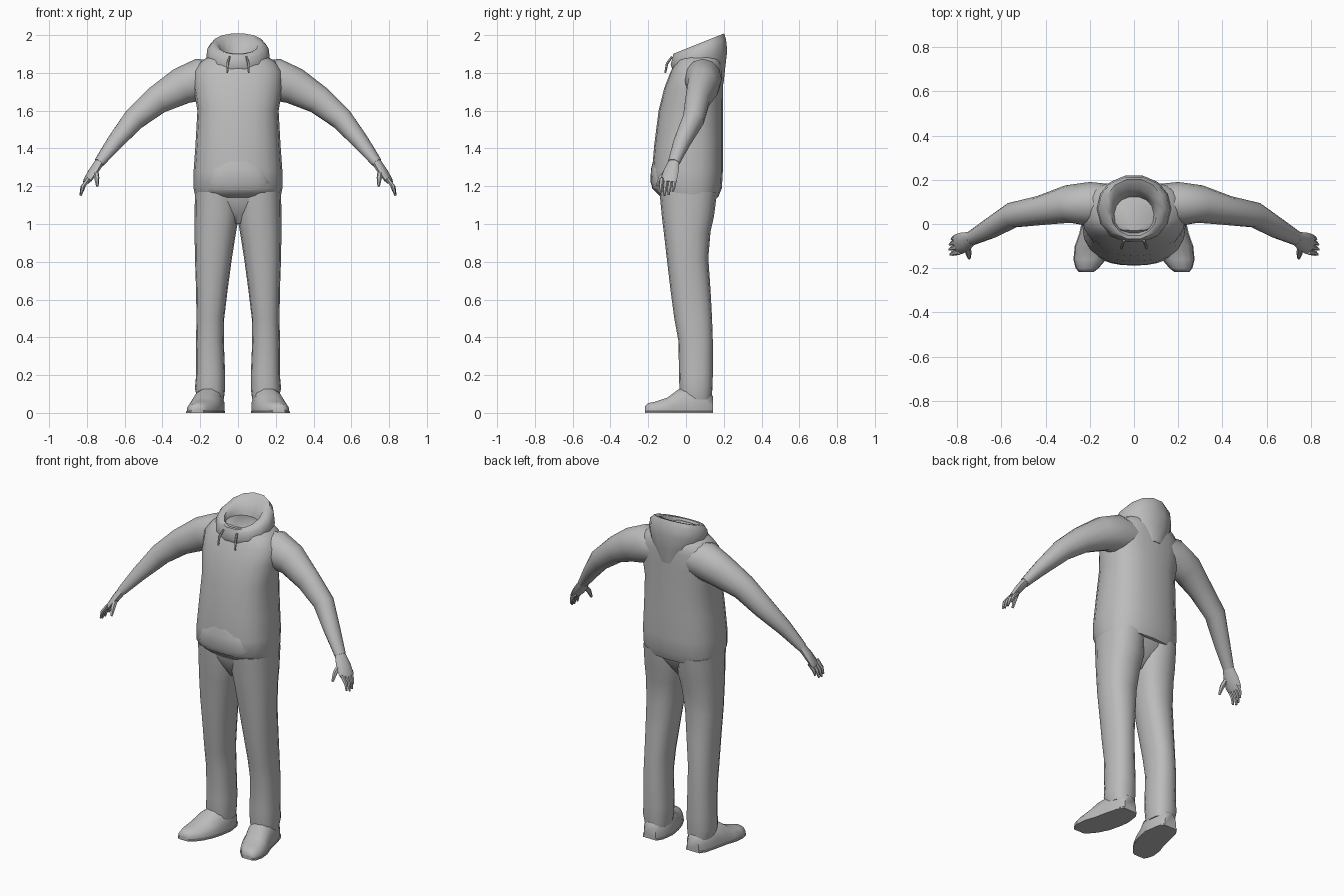
import bpy, bmesh, math
from mathutils import Vector

if "Cube" in bpy.data.objects:
    bpy.data.objects.remove(bpy.data.objects["Cube"])

GREY = (0.5, 0.5, 0.5, 1)
cloth = bpy.data.materials.new("plain grey")
cloth.use_nodes = True
cloth.diffuse_color = GREY
cloth.node_tree.nodes["Principled BSDF"].inputs["Base Color"].default_value = GREY


def squash(value, power):
    return math.copysign(abs(value) ** power, value)


def skin(name, rings, sharp=50, caps=True, mirror=False):
    """Bridge rings of points into one smooth surface."""
    bm = bmesh.new()
    loops = [[bm.verts.new(p) for p in ring] for ring in rings]
    count = len(loops[0])
    for low, high in zip(loops, loops[1:]):
        for i in range(count):
            j = (i + 1) % count
            bm.faces.new((low[i], low[j], high[j], high[i]))
    if caps:
        bm.faces.new(loops[0][::-1])
        bm.faces.new(loops[-1])
    bmesh.ops.recalc_face_normals(bm, faces=bm.faces)
    mesh = bpy.data.meshes.new(name)
    bm.to_mesh(mesh)
    bm.free()
    mesh.materials.append(cloth)
    obj = bpy.data.objects.new(name, mesh)
    bpy.context.collection.objects.link(obj)
    bpy.ops.object.select_all(action="DESELECT")
    obj.select_set(True)
    bpy.context.view_layer.objects.active = obj
    bpy.ops.object.shade_smooth_by_angle(angle=math.radians(sharp))
    if mirror:
        twin = obj.copy()
        twin.data = mesh.copy()
        for v in twin.data.vertices:
            v.co.x = -v.co.x
        twin.data.flip_normals()
        obj.name, twin.name = "left_" + name, "right_" + name
        bpy.context.collection.objects.link(twin)
    return obj


def level(z, left, right, front, back, slope=0, power=0.8, count=20):
    """Rounded cross-section given by its extents; slope lifts the back."""
    cx, cy = (left + right) / 2, (front + back) / 2
    ring = []
    for i in range(count):
        t = math.tau * i / count
        x = squash(math.cos(t), power) * (right - left) / 2
        y = squash(math.sin(t), power) * (back - front) / 2
        ring.append((cx + x, cy + y, z + slope * y))
    return ring


def tube(path, count=12):
    """Rings square to a path of (position, half width, half thickness)."""
    points = [Vector(p[0]) for p in path]
    rings = []
    for i, (_, wide, thick) in enumerate(path):
        along = (points[min(i + 1, len(path) - 1)] - points[max(i - 1, 0)]).normalized()
        side = along.cross(Vector((0, 0, 1))).normalized()
        up = side.cross(along)
        rings.append([points[i] + side * wide * math.cos(math.tau * k / count)
                      + up * thick * math.sin(math.tau * k / count) for k in range(count)])
    return rings


# Sweater body: height, half width, front, back
body = [(1.14, .225, -.13, .17), (1.19, .235, -.18, .19), (1.28, .235, -.18, .195),
        (1.42, .225, -.168, .195), (1.6, .215, -.145, .195), (1.72, .235, -.115, .195),
        (1.81, .235, -.08, .195), (1.86, .2, -.055, .19), (1.9, .13, -.03, .17)]
skin("sweater_body", [level(z, -w, w, f, b) for z, w, f, b in body])

# Front pouch bulging slightly over the belly
pouch = [(1.18, .16, -.172), (1.22, .17, -.188), (1.29, .15, -.186), (1.37, .1, -.165)]
skin("front_pouch", [level(z, -w, w, f, -.06, power=.9) for z, w, f in pouch])

# Hood: folds up round the neck, over the rim and down inside
hood = [(1.74, .07, .06, .2, 0), (1.81, .15, -.06, .212, .2), (1.88, .168, -.085, .222, .25),
        (1.93, .162, -.075, .215, .35), (1.955, .135, -.07, .205, .4),
        (1.945, .105, -.055, .16, .4), (1.9, .09, -.04, .13, .25), (1.8, .07, -.02, .1, 0)]
skin("hood", [level(z, -w, w, f, b, s, .95, 14) for z, w, f, b, s in hood], sharp=60)

# Drawstrings
skin("drawstring", tube([((.045, -.075, 1.885), .006, .006),
                         ((.055, -.1, 1.85), .007, .007),
                         ((.057, -.11, 1.80), .005, .005)], 6), mirror=True)

# Sleeves
sleeve = [((.1, .09, 1.77), .09, .09), ((.2, .09, 1.765), .1, .112), ((.3, .09, 1.73), .085, .098),
          ((.43, .06, 1.655), .066, .076), ((.55, .04, 1.555), .058, .062),
          ((.65, -.02, 1.435), .047, .044), ((.735, -.065, 1.325), .033, .027)]
skin("sleeve", tube(sleeve), mirror=True)

# Hands with four fingers and a thumb
palm = [((.725, -.06, 1.34), .028, .024), ((.765, -.08, 1.28), .045, .022),
        ((.795, -.092, 1.235), .047, .017), ((.805, -.095, 1.22), .04, .012)]
skin("palm", tube(palm, 10), mirror=True)
for i, name in enumerate(("index", "middle", "ring", "little")):
    y = -.128 + .023 * i
    reach = (.9, 1, .95, .75)[i]
    finger = [((.79, y, 1.24), .012, .012),
              ((.79 + .034 * reach, y - .005, 1.24 - .045 * reach), .011, .011),
              ((.79 + .044 * reach, y - .01, 1.24 - .09 * reach), .006, .006)]
    skin(name + "_finger", tube(finger, 6), mirror=True)
skin("thumb", tube([((.755, -.09, 1.29), .015, .015), ((.748, -.133, 1.245), .014, .014),
                    ((.745, -.155, 1.2), .007, .007)], 6), mirror=True)

# Trousers: hips and two legs (height, inner, outer, front, back)
skin("trouser_hips", [level(z, -w, w, f, b) for z, w, f, b in
                      [(1.0, .03, -.06, .06), (1.06, .12, -.1, .11),
                       (1.12, .215, -.125, .145), (1.18, .22, -.135, .165)]])
leg = [(.07, .075, .215, -.03, .135), (.13, .068, .228, -.035, .14), (.2, .068, .222, -.037, .142),
       (.38, .075, .222, -.04, .142), (.5, .073, .22, -.062, .138), (.65, .055, .222, -.082, .13),
       (.82, .032, .228, -.102, .118), (.96, .01, .23, -.118, .13),
       (1.04, -.005, .23, -.128, .148), (1.17, -.005, .228, -.14, .165)]
skin("trouser_leg", [level(z, i, o, f, b, power=.85, count=16) for z, i, o, f, b in leg], mirror=True)


# Shoes, toes turned outwards: upper lofted from heel to toe over a sole
def shoe_ring(y, centre, half, top, base=0):
    shape = [(-1, 0), (-1, .35), (-.75, .8), (-.3, 1), (.3, 1), (.75, .8), (1, .35), (1, 0)]
    return [(centre + half * u, y, base + (top - base) * v) for u, v in shape]


shoe = [(.142, .145, .04, .09), (.11, .145, .062, .12), (.03, .15, .078, .14), (-.04, .163, .08, .125),
        (-.1, .182, .082, .08), (-.16, .2, .07, .06), (-.2, .212, .048, .052), (-.217, .216, .03, .035)]
skin("shoe_upper", [shoe_ring(*row, base=.01) for row in shoe], mirror=True)
sole = [(y, c, h + .004, .022) for y, c, h, _ in shoe]
skin("shoe_sole", [shoe_ring(*row) for row in sole], sharp=35, mirror=True)
